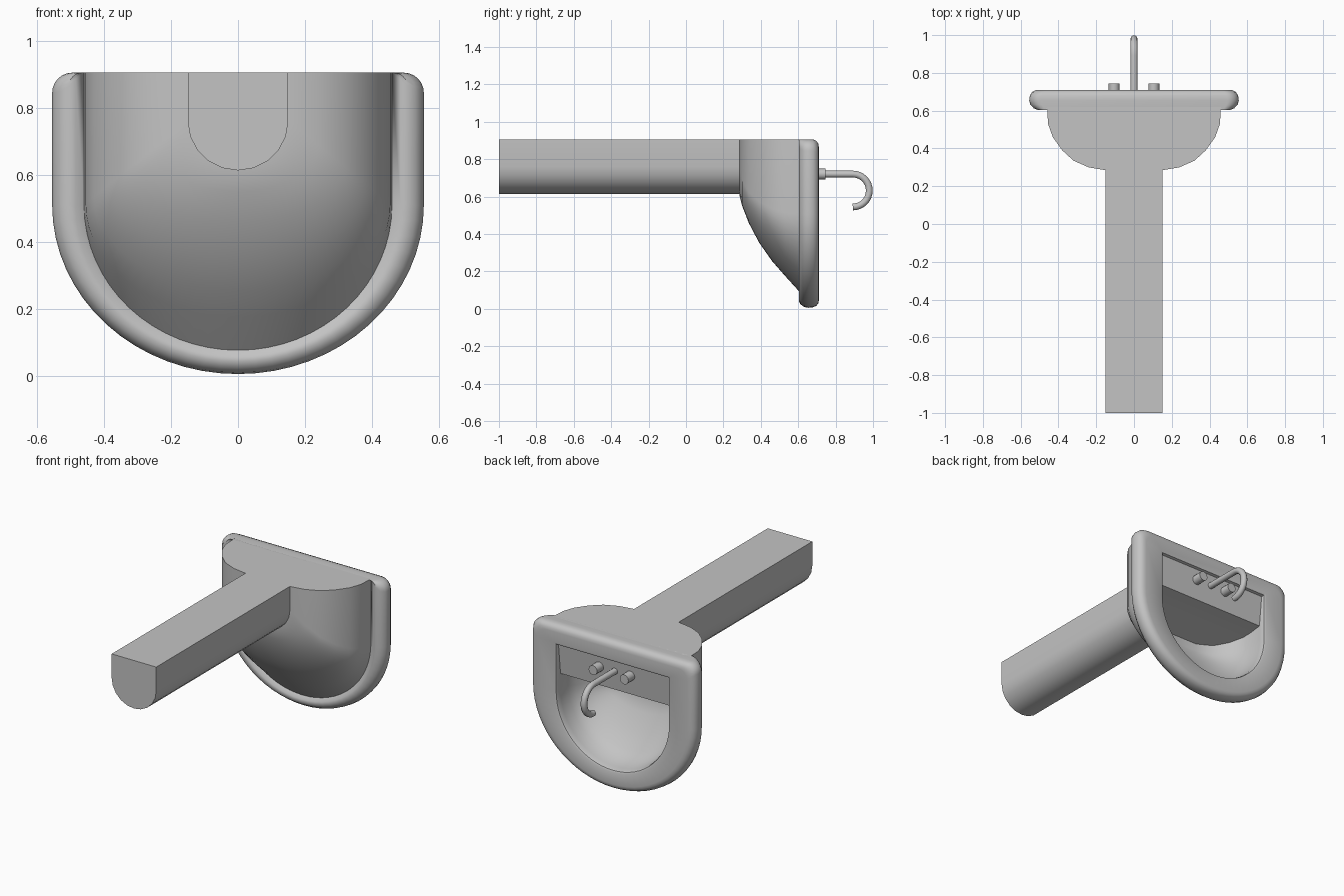
import bpy, bmesh, math

cube = bpy.data.objects.get("Cube")
if cube:
    bpy.data.objects.remove(cube, do_unlink=True)

ceramic = bpy.data.materials.new("ceramic_grey")
ceramic.use_nodes = True
GREY = (0.55, 0.55, 0.55, 1)
ceramic.diffuse_color = GREY
ceramic.node_tree.nodes["Principled BSDF"].inputs["Base Color"].default_value = GREY

BACK = 0.905  # wall plane of the whole fixture


def finish(obj, angle=35):
    obj.data.materials.append(ceramic)
    bpy.ops.object.select_all(action="DESELECT")
    obj.select_set(True)
    bpy.context.view_layer.objects.active = obj
    bpy.ops.object.shade_smooth_by_angle(angle=math.radians(angle))


def d_section(y, hw, top, mid, low, r=0.0, arc=32, corner=6):
    """D outline: straight back with rounded corners, elliptical front."""
    pts = []
    for i in range(corner + 1):
        a = math.pi / 2 * (1 - i / corner)
        pts.append((hw - r + r * math.cos(a), y, top - r + r * math.sin(a)))
    for i in range(arc + 1):
        a = -math.pi * i / arc
        pts.append((hw * math.cos(a), y, mid + (mid - low) * math.sin(a)))
    for x, py, z in reversed(pts[:corner + 1]):
        pts.append((-x, py, z))
    return pts


def loft(name, sections, angle=35):
    bm = bmesh.new()
    rings = [[bm.verts.new(p) for p in s] for s in sections]
    n = len(rings[0])
    for a, b in zip(rings, rings[1:]):
        for i in range(n):
            j = (i + 1) % n
            bm.faces.new((a[i], a[j], b[j], b[i]))
    bm.faces.new(rings[0])
    bm.faces.new(rings[-1])
    bmesh.ops.remove_doubles(bm, verts=bm.verts, dist=0.0003)
    bmesh.ops.dissolve_degenerate(bm, edges=bm.edges, dist=0.0003)
    bmesh.ops.recalc_face_normals(bm, faces=bm.faces)
    mesh = bpy.data.meshes.new(name)
    bm.to_mesh(mesh)
    bm.free()
    obj = bpy.data.objects.new(name, mesh)
    bpy.context.collection.objects.link(obj)
    finish(obj, angle)
    return obj


# Pedestal column
loft("pedestal", [d_section(y, 0.15, BACK, 0.76, 0.613, arc=10)
                  for y in (-1, 0.3)])

# Basin: outer shell (y, half width, lowest z)
shell = [(0.285, 0.15, 0.61), (0.3, 0.24, 0.55), (0.335, 0.32, 0.46),
         (0.39, 0.38, 0.355), (0.46, 0.43, 0.255), (0.53, 0.455, 0.175),
         (0.62, 0.46, 0.076)]
sections = [d_section(y, hw, BACK, 0.76 - 0.25 * (hw - 0.15) / 0.31, low)
            for y, hw, low in shell]

# Rounded rim (y, half width, top z, corner radius)
rim = [(0.605, 0.485, BACK, 0.02), (0.603, 0.505, BACK, 0.04),
       (0.612, 0.53, BACK, 0.055), (0.632, 0.549, BACK, 0.06),
       (0.655, 0.555, BACK, 0.06), (0.68, 0.551, BACK, 0.06),
       (0.698, 0.54, 0.897, 0.06), (0.708, 0.522, 0.882, 0.06),
       (0.71, 0.505, 0.865, 0.06)]
sections += [d_section(y, hw, top, 0.51, 0.005 + (0.555 - hw) * 0.75, r)
             for y, hw, top, r in rim]

# Opening, tap ledge and bowl (y, half width, top z, arc centre z, lowest z)
bowl = [(0.71, 0.39, 0.8, 0.5, 0.115), (0.705, 0.38, 0.79, 0.5, 0.125),
        (0.69, 0.375, 0.785, 0.5, 0.13), (0.67, 0.375, 0.6, 0.5, 0.133),
        (0.6, 0.37, 0.585, 0.5, 0.15), (0.55, 0.355, 0.57, 0.49, 0.19),
        (0.48, 0.31, 0.55, 0.49, 0.275), (0.42, 0.24, 0.53, 0.48, 0.37),
        (0.385, 0.14, 0.52, 0.48, 0.44)]
sections += [d_section(*b) for b in bowl]
loft("basin", sections)

# Tap knobs on the ledge
for side, x in (("left", 0.105), ("right", -0.105)):
    bpy.ops.mesh.primitive_cylinder_add(
        vertices=12, radius=0.029, depth=0.08, location=(x, 0.705, 0.72),
        rotation=(math.pi / 2, 0, 0))
    knob = bpy.context.object
    knob.name = side + "_tap_knob"
    finish(knob)

# Curved spout
path = [(0, 0.66, 0.72)]
for i in range(17):
    a = math.pi * (0.5 - i / 16)
    path.append((0, 0.892 + 0.088 * math.cos(a), 0.632 + 0.088 * math.sin(a)))
curve = bpy.data.curves.new("spout", "CURVE")
curve.dimensions = "3D"
curve.bevel_depth = 0.019
curve.bevel_resolution = 3
curve.use_fill_caps = True
spline = curve.splines.new("POLY")
spline.points.add(len(path) - 1)
for point, co in zip(spline.points, path):
    point.co = (*co, 1)
spout = bpy.data.objects.new("spout", curve)
bpy.context.collection.objects.link(spout)
bpy.ops.object.select_all(action="DESELECT")
spout.select_set(True)
bpy.context.view_layer.objects.active = spout
bpy.ops.object.convert(target="MESH")
finish(bpy.context.object, 50)
